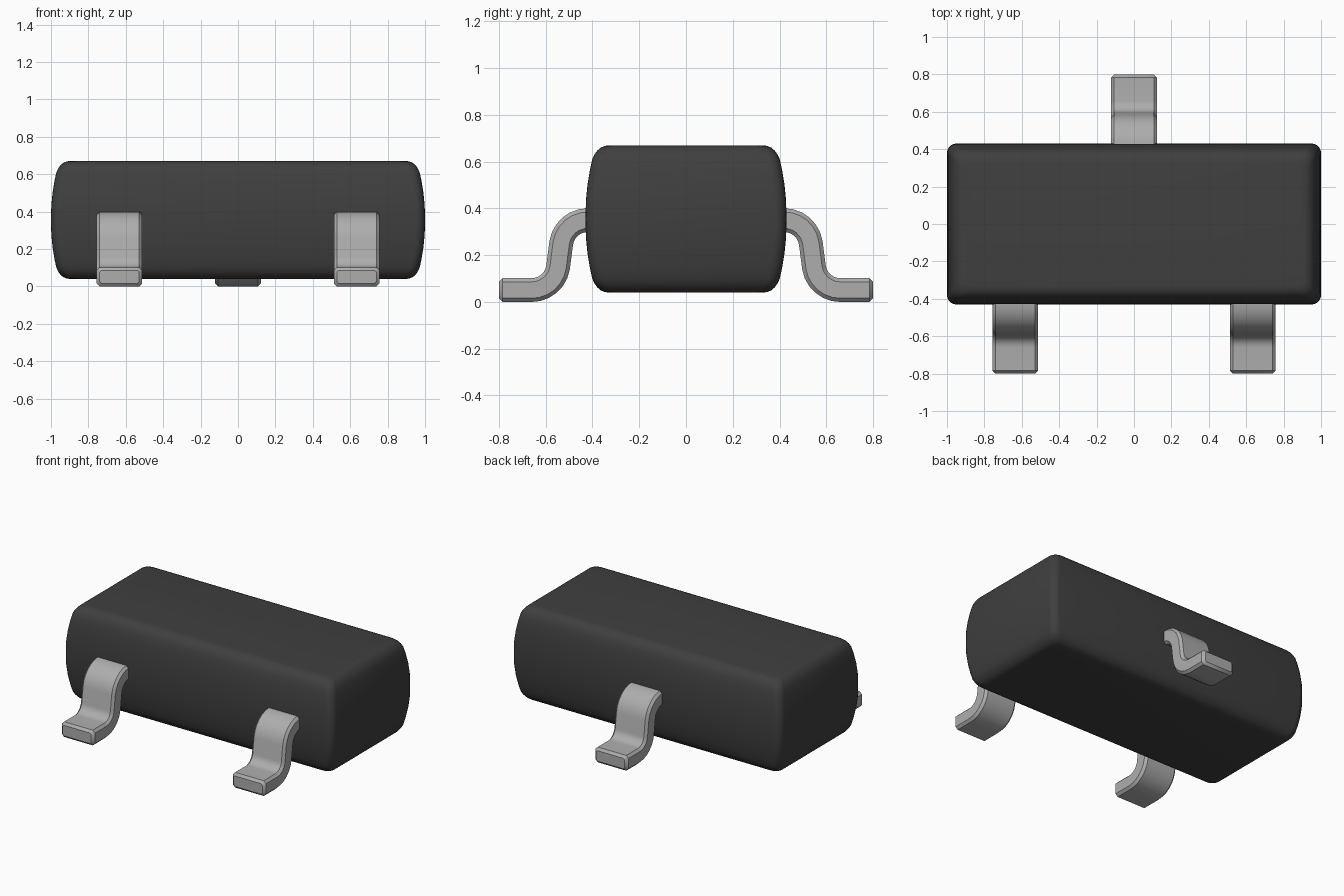
import bpy, bmesh, math

cube = bpy.data.objects.get("Cube")
if cube:
    bpy.data.objects.remove(cube, do_unlink=True)


def material(name, value):
    m = bpy.data.materials.new(name)
    m.use_nodes = True
    color = (value, value, value, 1)
    m.diffuse_color = color
    bsdf = m.node_tree.nodes["Principled BSDF"]
    bsdf.inputs["Base Color"].default_value = color
    bsdf.inputs["Roughness"].default_value = 0.6
    return m


black = material("black plastic", 0.05)
metal = material("grey metal", 0.42)


def loft(name, rings, mat):
    """Skin a list of closed rings and cap both ends."""
    bm = bmesh.new()
    loops = [[bm.verts.new(p) for p in ring] for ring in rings]
    n = len(loops[0])
    for a, b in zip(loops, loops[1:]):
        for i in range(n):
            j = (i + 1) % n
            bm.faces.new((a[i], a[j], b[j], b[i]))
    bm.faces.new(loops[0][::-1])
    bm.faces.new(loops[-1])
    bmesh.ops.recalc_face_normals(bm, faces=bm.faces)
    mesh = bpy.data.meshes.new(name)
    bm.to_mesh(mesh)
    bm.free()
    mesh.materials.append(mat)
    ob = bpy.data.objects.new(name, mesh)
    bpy.context.collection.objects.link(ob)
    bpy.ops.object.select_all(action='DESELECT')
    ob.select_set(True)
    bpy.context.view_layer.objects.active = ob
    bpy.ops.object.shade_smooth_by_angle(angle=math.radians(32))
    return ob


# Body: rounded rectangles stacked along a bulging side profile
def rounded_rect(hx, hy, z, r=0.05, seg=5):
    pts = []
    for k, (sx, sy) in enumerate([(1, 1), (-1, 1), (-1, -1), (1, -1)]):
        for i in range(seg + 1):
            a = math.pi / 2 * (k + i / seg)
            pts.append((sx * (hx - r) + r * math.cos(a),
                        sy * (hy - r) + r * math.sin(a), z))
    return pts


MID = 0.355
half = [(0.0, 0.0), (0.08, 0.002), (0.15, 0.009), (0.21, 0.019), (0.255, 0.029),
        (0.275, 0.038), (0.292, 0.050), (0.305, 0.065), (0.312, 0.081), (0.315, 0.098)]
profile = [(-h, i) for h, i in half[:0:-1]] + half
loft("body", [rounded_rect(1 - i, 0.43 - i, MID + h) for h, i in profile], black)


# Gull-wing lead: chamfered section swept along two arcs
W, T, C = 0.122, 0.051, 0.016   # half width, half thickness, chamfer


def lead(name, x, side):
    path = [(0.36, 0.35, 0.0)]              # y, z, downward tilt
    sweep, seg = math.radians(81), 6
    for i in range(seg + 1):                # upper bend
        a = sweep * i / seg
        path.append((0.42 + 0.115 * math.sin(a), 0.235 + 0.115 * math.cos(a), a))
    for i in range(seg, -1, -1):            # lower bend
        a = sweep * i / seg
        path.append((0.66 - 0.114 * math.sin(a), 0.165 - 0.114 * math.cos(a), a))
    path += [(0.80 - C, 0.051, 0.0), (0.80, 0.051, 0.0)]
    rings = []
    for k, (y, z, a) in enumerate(path):
        d = C if k == len(path) - 1 else 0  # chamfered toe
        w, t, c = W - d, T - d, C * (0.6 if d else 1)
        section = [(w, t - c), (w - c, t), (c - w, t), (-w, t - c),
                   (-w, c - t), (c - w, -t), (w - c, -t), (w, c - t)]
        rings.append([(x + u, side * (y + v * math.sin(a)), z + v * math.cos(a))
                      for u, v in section])
    loft(name, rings, metal)


lead("front_left_lead", 0.634, -1)
lead("front_right_lead", -0.634, -1)
lead("back_lead", 0.0, 1)
